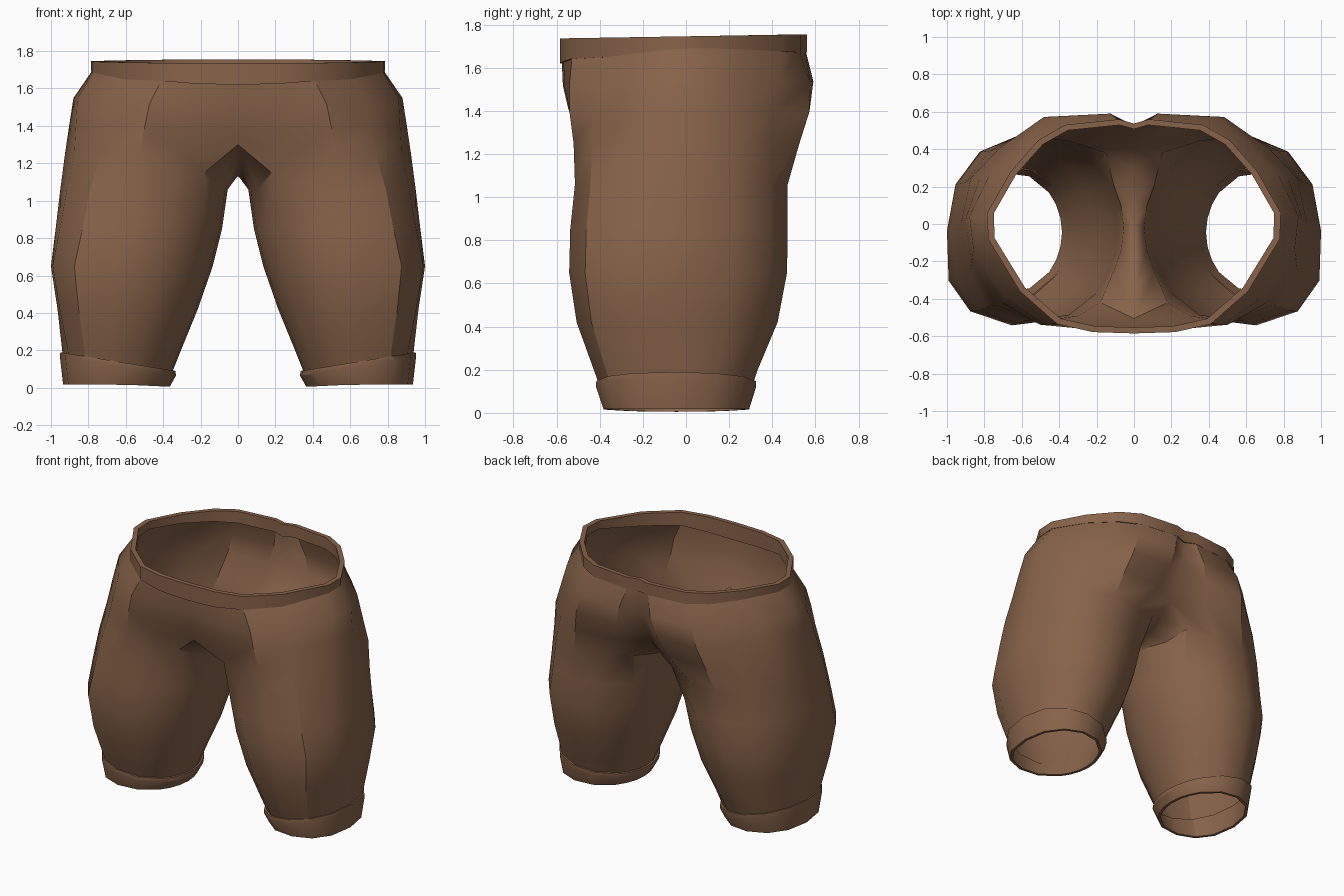
import bpy, bmesh, math

if "Cube" in bpy.data.objects:
    bpy.data.objects.remove(bpy.data.objects["Cube"])

brown = bpy.data.materials.new("brown cloth")
brown.diffuse_color = (0.245, 0.125, 0.068, 1)
brown.use_nodes = True
brown.node_tree.nodes["Principled BSDF"].inputs["Base Color"].default_value = brown.diffuse_color

OUT, INN = 11, 5                       # outer columns, inner-thigh columns
ANGLES = [-138 + 27.6 * i for i in range(OUT)] + [138 + 14 * (i + 1) for i in range(INN)]


def leg_ring(xin, xout, yf, yb, z, skew=0.0, inner=1.02, front=0.84, back=0.93):
    """Closed ring of one leg: rounder inside, squarer at the outer front corner."""
    pts = []
    for a in ANGLES:
        c, s = math.cos(math.radians(a)), math.sin(math.radians(a))
        power = inner if c < 0 else front if s < 0 else back
        pc = math.copysign(abs(c) ** power, c)
        ps = math.copysign(abs(s) ** power, s)
        x = (xin + xout) / 2 + (xout - xin) / 2 * pc
        if s < 0 < c:
            x -= skew * s * c
        y = (yf + yb) / 2 + (yb - yf) / 2 * ps
        pts.append((x, y, z(x) if callable(z) else z))
    return pts


def loft(bm, rings, closed=True, loop=False):
    n = len(rings[0])
    rows = [[bm.verts.new(p) for p in r] for r in rings]
    pairs = list(zip(rows, rows[1:])) + ([(rows[-1], rows[0])] if loop else [])
    for a, b in pairs:
        for i in range(n if closed else n - 1):
            j = (i + 1) % n
            bm.faces.new((a[i], a[j], b[j], b[i]))


def finish(name, bm, recalc=False):
    bmesh.ops.remove_doubles(bm, verts=bm.verts, dist=1e-5)
    if recalc:
        bmesh.ops.recalc_face_normals(bm, faces=bm.faces)
    me = bpy.data.meshes.new(name)
    bm.to_mesh(me)
    bm.free()
    me.materials.append(brown)
    ob = bpy.data.objects.new(name, me)
    bpy.context.collection.objects.link(ob)
    m = ob.modifiers.new("mirror", 'MIRROR')
    m.use_clip = True
    m.merge_threshold = 0.001
    bpy.ops.object.select_all(action='DESELECT')
    ob.select_set(True)
    bpy.context.view_layer.objects.active = ob
    bpy.ops.object.shade_smooth_by_angle(angle=math.radians(32))
    return ob


# Half outline of the waist, front centre to back centre, with band bottom height
WAIST = [(0, -.585, 1.62), (.22, -.578, 1.625), (.41, -.535, 1.64), (.61, -.36, 1.65),
         (.78, -.08, 1.685), (.785, .06, 1.69), (.66, .28, 1.685), (.51, .45, 1.675),
         (.37, .53, 1.67), (.08, .56, 1.67), (0, .537, 1.665)]

# Legs and seat: leg rings, a crotch ring pinned to the centre, then hip rings
bm = bmesh.new()
legs = [leg_ring(.365, .92, -.375, .285, .05),
        leg_ring(.305, .94, -.43, .335, .20),
        leg_ring(.215, .965, -.51, .428, .42, .06),
        leg_ring(.135, 1.0, -.545, .472, .65, .08),
        leg_ring(.085, .975, -.54, .475, .85, .05),
        leg_ring(.055, .95, -.518, .475, 1.06, .02)]
legs[-1][0] = (.18, -.42, 1.15)
legs[-1][OUT - 1] = (.15, .38, 1.10)
joint = leg_ring(0, .925, -.525, .53, 1.25, 0, 1.0, .95, 1.0)
joint[0] = (0, -.505, 1.30)
joint[7] = (.72, .405, 1.25)
joint[OUT - 2] = (.20, .51, 1.25)
joint[OUT - 1] = (0, .40, 1.25)
joint[OUT:] = [(0, .29, 1.17), (0, .15, 1.13), (0, 0, 1.135), (0, -.16, 1.17), (0, -.34, 1.23)]
loft(bm, legs + [joint])
hips = [joint[:OUT]]
for t, side, front, back, cleft in ((.35, 1.03, 1.025, 1.085, .46), (.68, 1.06, 1.02, 1.085, .52),
                                    (1.0, .98, .985, .985, .525)):
    ring = []
    for i, (p, w) in enumerate(zip(joint, WAIST)):
        x, y, z = (p[k] + (w[k] - p[k]) * t for k in range(3))
        y *= front if y < 0 else back if i > 7 else .98
        if i == OUT - 1:
            y = cleft                  # keep the back cleft drawn in
        ring.append((x * side, y, z + (.02 if t == 1 else 0)))
    hips.append(ring)
loft(bm, hips, closed=False)
finish("shorts_body", bm)

# Waistband: thin box section swept round the waist
bm = bmesh.new()
top = lambda y: 1.736 + .018 * (y + .57) / 1.1
low_out = [(x, y, z) for x, y, z in WAIST]
high_out = [(x, y, top(y)) for x, y, z in WAIST]
high_in = [(x * .955, y * .945, top(y)) for x, y, z in WAIST]
low_in = [(x * .955, y * .945, z) for x, y, z in WAIST]
loft(bm, [low_out, high_out, high_in, low_in], closed=False, loop=True)
finish("waistband", bm, True)

# Cuffs: turned-up hem, higher on the outside of the leg
bm = bmesh.new()
slope = lambda d: (lambda x: .09 + .10 * (x - .335) / .62 + d)
hem = lambda x: .005 + .012 * min(1, (x - .36) / .25)
loft(bm, [leg_ring(.345, .925, -.395, .305, slope(.0)),
          leg_ring(.334, .95, -.418, .328, slope(.0)),
          leg_ring(.332, .952, -.42, .328, slope(-.025)),
          leg_ring(.365, .935, -.385, .295, hem),
          leg_ring(.385, .915, -.365, .275, hem)], loop=True)
finish("leg_cuffs", bm, True)
